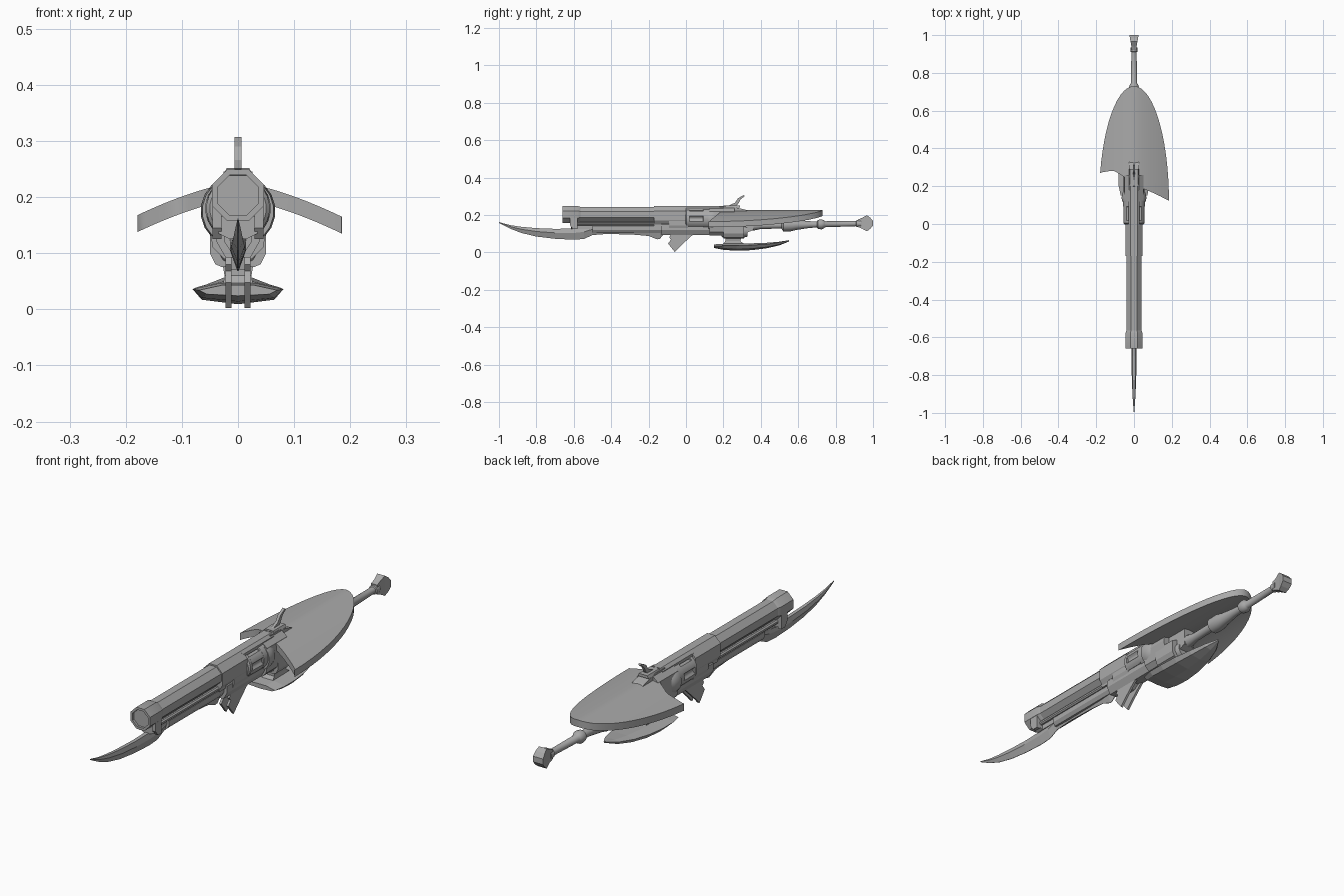
import bpy, bmesh, math

if "Cube" in bpy.data.objects:
    bpy.data.objects.remove(bpy.data.objects["Cube"])

metal = bpy.data.materials.new("plain_grey")
metal.diffuse_color = (0.4, 0.4, 0.4, 1)
metal.use_nodes = True
metal.node_tree.nodes["Principled BSDF"].inputs["Base Color"].default_value = metal.diffuse_color


def finish(name, bm, smooth=None):
    bmesh.ops.remove_doubles(bm, verts=bm.verts, dist=1e-5)
    bmesh.ops.recalc_face_normals(bm, faces=bm.faces)
    me = bpy.data.meshes.new(name)
    bm.to_mesh(me)
    bm.free()
    ob = bpy.data.objects.new(name, me)
    me.materials.append(metal)
    bpy.context.collection.objects.link(ob)
    if smooth:
        bpy.ops.object.select_all(action='DESELECT')
        ob.select_set(True)
        bpy.context.view_layer.objects.active = ob
        bpy.ops.object.shade_smooth_by_angle(angle=math.radians(smooth))
    return ob


def loft(name, rings, smooth=None):
    """Skin a list of equal length closed rings and cap both ends."""
    bm = bmesh.new()
    rows = [[bm.verts.new(p) for p in r] for r in rings]
    n = len(rows[0])
    for a, b in zip(rows, rows[1:]):
        for i in range(n):
            j = (i + 1) % n
            bm.faces.new((a[i], a[j], b[j], b[i]))
    bm.faces.new(rows[0])
    bm.faces.new(rows[-1])
    return finish(name, bm, smooth)


def ring(y, z, r, n=8, x=0, rz=None):
    rz = rz or r
    k = 1 / math.cos(math.pi / n)
    return [(x + r * k * math.cos((i + .5) * 2 * math.pi / n), y,
             z + rz * k * math.sin((i + .5) * 2 * math.pi / n)) for i in range(n)]


def plate(name, profile, half, x=0):
    """Side profile (y, z) given a thickness along x."""
    return loft(name, [[(x + s * half, y, z) for y, z in profile] for s in (-1, 1)])


def section(name, half, y0, y1):
    """Right half of a cross-section (x, z), mirrored and run along y."""
    pts = half + [(-x, z) for x, z in reversed(half)]
    return loft(name, [[(x, y, z) for x, z in pts] for y in (y0, y1)])


# Barrel with hollow muzzle
ZB = 0.203
loft("barrel", [ring(-.65, ZB, .036), ring(-.65, ZB, .040), ring(-.1, ZB, .040),
                ring(-.1, ZB, .02)])
loft("muzzle_ring", [ring(-.45, ZB, .001), ring(-.47, ZB, .024), ring(-.5, ZB, .034),
                     ring(-.66, ZB, .036), ring(-.66, ZB, .046),
                     ring(-.58, ZB, .046), ring(-.565, ZB, .040)], 40)

# Rods and bracket under the barrel
for s in (-1, 1):
    loft("under_rod", [ring(y, .152, .009, 8, s * .021) for y in (-.6, -.14)])
    plate("barrel_bracket", [(-.62, .20), (-.62, .145), (-.605, .125), (-.58, .125), (-.58, .20)],
          .008, s * .037)
section("bracket_bridge", [(.035, .165), (.035, .135), (.015, .125)], -.615, -.58)
section("under_rail", [(.014, .175), (.014, .125)], -.6, -.1)

# Blade: station y, top z, bottom z, half thickness
blade = [(-1.0, .162, .158, .001), (-.94, .146, .127, .006), (-.88, .137, .104, .009),
         (-.8, .130, .085, .012), (-.7, .126, .073, .013), (-.6, .128, .068, .014),
         (-.545, .135, .072, .014), (-.5, .145, .093, .014), (-.42, .145, .099, .014),
         (-.28, .145, .095, .014), (-.2, .145, .088, .014), (-.155, .145, .070, .014),
         (-.14, .145, .073, .014), (-.11, .145, .105, .014)]
loft("blade", [[(-t * .6, y, a), (t * .6, y, a), (t, y, a * .6 + b * .4),
                (.001, y, b), (-.001, y, b), (-t, y, a * .6 + b * .4)] for y, a, b, t in blade])
section("blade_mount", [(.014, .147), (.024, .14), (.024, .12), (.014, .105)], -.5, -.12)

# Receiver, stepped lower frame and top strap
section("receiver_front", [(.018, .249), (.045, .222), (.045, .17), (.032, .15), (.032, .14)], -.17, 0)
section("lower_frame", [(.03, .16), (.038, .15), (.038, .12), (.022, .092)], -.13, .13)
section("side_step", [(.043, .18), (.043, .145), (.036, .125)], -.09, .01)
section("top_strap", [(.018, .249), (.03, .238), (.03, .225)], -.01, .2)
section("receiver_rear", [(.018, .245), (.05, .218), (.055, .17), (.045, .11), (.025, .09)], .125, .26)
plate("rear_ramp", [(.18, .246), (.24, .246), (.32, .228), (.36, .20), (.36, .12), (.3, .095), (.2, .095)], .026)

# Fluted revolving cylinder, with two end plates
ZC = .18
def fluted(y, r):
    out = []
    for i in range(72):
        a = 2 * math.pi * i / 72
        d = max(0, math.cos(6 * a)) ** .7 * .011
        out.append(((r - d) * math.cos(a), y, ZC + (r - d) * math.sin(a)))
    return out
loft("revolving_cylinder", [fluted(.015, .057), fluted(.095, .058)], 30)
loft("cylinder_band", [ring(y, ZC, r, 24) for y, r in ((.09, .055), (.093, .058), (.12, .058), (.123, .05))], 35)
loft("cylinder_front", [ring(y, ZC, r, 24) for y, r in ((-.002, .05), (.004, .056), (.018, .056))], 35)
loft("recoil_shield", [ring(y, .175, r, 20, 0, rz) for y, r, rz in
                       ((.12, .063, .062), (.14, .066, .064), (.165, .06, .058), (.19, .045, .045))], 40)

# Forward prongs below the frame
for s in (-1, 1):
    plate("trigger_prong", [(-.075, .105), (-.09, .08), (-.08, .068), (-.096, .048), (-.06, .002),
                            (-.035, .028), (.02, .08), (.05, .105)], .005, s * .017)
plate("prong_core", [(-.07, .105), (-.065, .07), (-.01, .075), (.03, .105)], .013)

# Hammer spur
plate("hammer", [(.19, .235), (.2, .25), (.232, .252), (.262, .266), (.278, .29), (.31, .307),
                 (.314, .301), (.292, .284), (.278, .258), (.25, .238)], .006)
section("hammer_base", [(.02, .252), (.026, .24)], .21, .29)

# Large arched stock shield with an uneven front edge
bm = bmesh.new()
N, M = 28, 8
cols = []
for i in range(N + 1):
    a = math.radians(-75.8 + i / N * 165.8)
    x, back = .185 * math.sin(a), .12 + .61 * math.cos(a)
    u = abs(x) / .185
    if x < 0:
        front = min(back - .001, .215 + .075 * min(1, u * 1.7) - .02 * u * u)
    else:
        front = min(back - .001, .20 - .077 * u ** 1.3)
    zt = .226 - .061 * u ** 1.45
    cols.append([[bm.verts.new((x, front + (back - front) * j / M, zt - d))
                  for j in range(M + 1)] for d in (0, .03)])
for (t0, b0), (t1, b1) in zip(cols, cols[1:]):
    for j in range(M):
        bm.faces.new((t0[j], t0[j + 1], t1[j + 1], t1[j]))
        bm.faces.new((b0[j], b1[j], b1[j + 1], b0[j + 1]))
    for j in (0, M):
        bm.faces.new((t0[j], t1[j], b1[j], b0[j]))
for t, b in (cols[0], cols[-1]):
    for j in range(M):
        bm.faces.new((t[j], t[j + 1], b[j + 1], b[j]))
finish("stock_shield", bm, 35)

# Stepped block and neck carrying the small lower shield
section("rear_block", [(.03, .16), (.05, .15), (.05, .10), (.04, .08), (.028, .075)], .2, .31)
loft("rear_drum", [ring(y, .115, r, 12) for y, r in ((.19, .03), (.205, .04), (.29, .04), (.33, .03))], 35)
loft("guard_neck", [[(-w, a, z), (w, a, z), (w, b, z), (-w, b, z)] for w, a, b, z in
                    ((.028, .19, .33, .035), (.024, .21, .29, .06), (.03, .21, .3, .095))])

# Lower shield: station y, half width, rim z, bottom z
guard = [(.15, .07, .034, .024), (.2, .081, .036, .014), (.27, .081, .036, .009), (.35, .074, .039, .012),
         (.43, .057, .044, .022), (.5, .034, .053, .038), (.55, .004, .065, .058)]
loft("lower_shield", [[(w, y, r), (.8 * w, y, b + .3 * (r - b)), (0, y, b),
                       (-.8 * w, y, b + .3 * (r - b)), (-w, y, r),
                       (-.4 * w, y, r + .13 * w), (.4 * w, y, r + .13 * w)] for y, w, r, b in guard])

# Handle with swollen collar and knob
handle = [(.3, .022), (.36, .026), (.4, .018), (.51, .018), (.52, .034), (.56, .034), (.59, .027),
          (.66, .018), (.70, .016), (.705, .024), (.725, .027), (.74, .02), (.745, .016), (.91, .014),
          (.912, .019), (.935, .019)]
loft("handle", [ring(y, .135 + .021 * y, r, 16) for y, r in handle], 40)

# Flared pommel
loft("pommel", [[(-w, y, .156 - h), (w, y, .156 - h), (w, y, .156 + h), (-w, y, .156 + h)] for y, w, h in
                ((.92, .015, .02), (.94, .014, .028), (.967, .018, .043), (.985, .022, .03), (1.0, .024, .012))])
